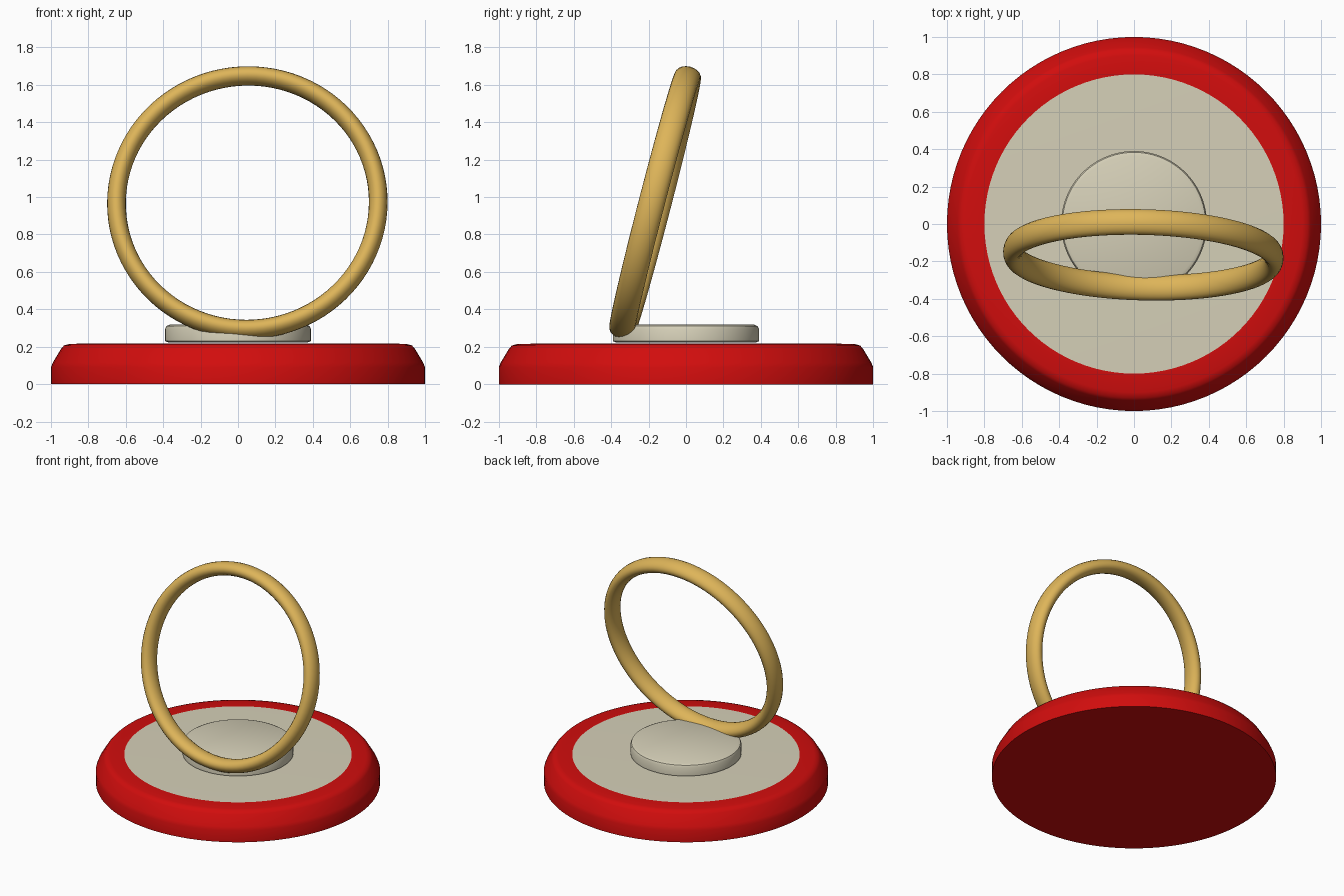
import bpy
import bmesh
from math import cos, sin, pi, radians

cube = bpy.data.objects.get("Cube")
if cube:
    bpy.data.objects.remove(cube, do_unlink=True)


def material(name, rgb):
    mat = bpy.data.materials.new(name)
    mat.use_nodes = True
    colour = (*rgb, 1)
    mat.diffuse_color = colour
    mat.node_tree.nodes["Principled BSDF"].inputs["Base Color"].default_value = colour
    return mat


red = material("red", (0.64, 0.004, 0.004))
cream = material("cream", (0.67, 0.63, 0.48))
gold = material("gold", (0.73, 0.46, 0.10))


def finish(obj, angle):
    bpy.ops.object.select_all(action="DESELECT")
    obj.select_set(True)
    bpy.context.view_layer.objects.active = obj
    bpy.ops.object.shade_smooth_by_angle(angle=radians(angle))


def lathe(name, profile, mats, segments=96):
    """Turn (radius, height) points round z and cap both ends."""
    bm = bmesh.new()
    rings = [[bm.verts.new((r * cos(2 * pi * i / segments), r * sin(2 * pi * i / segments), z))
              for i in range(segments)] for r, z in profile]
    for low, high in zip(rings, rings[1:]):
        for i in range(segments):
            j = (i + 1) % segments
            bm.faces.new((low[i], low[j], high[j], high[i]))
    bm.faces.new(rings[0][::-1])
    top = bm.faces.new(rings[-1])
    top.material_index = len(mats) - 1
    mesh = bpy.data.meshes.new(name)
    bm.to_mesh(mesh)
    bm.free()
    obj = bpy.data.objects.new(name, mesh)
    bpy.context.collection.objects.link(obj)
    for mat in mats:
        mesh.materials.append(mat)
    finish(obj, 40)
    return obj


# Round base with a sloped shoulder and a cream centre face
lathe("base", [(1, 0), (1, 0.09), (0.99, 0.115), (0.945, 0.19), (0.93, 0.207),
               (0.90, 0.215), (0.80, 0.217)], [red, cream])

# Raised button in the middle
lathe("button", [(0.37, 0.222), (0.39, 0.23), (0.39, 0.295), (0.383, 0.31),
                 (0.365, 0.318)], [cream])

# Leaning ring, its section wider along its axis than across
bpy.ops.mesh.primitive_torus_add(major_radius=0.70, minor_radius=0.05,
                                 major_segments=96, minor_segments=20)
ring = bpy.context.object
ring.name = "ring"
ring.scale.z = 1.4
ring.location = (0.05, -0.165, 0.97)
ring.rotation_euler = (radians(90 - 14.5), 0, radians(-1.5))
ring.data.materials.append(gold)
finish(ring, 60)
